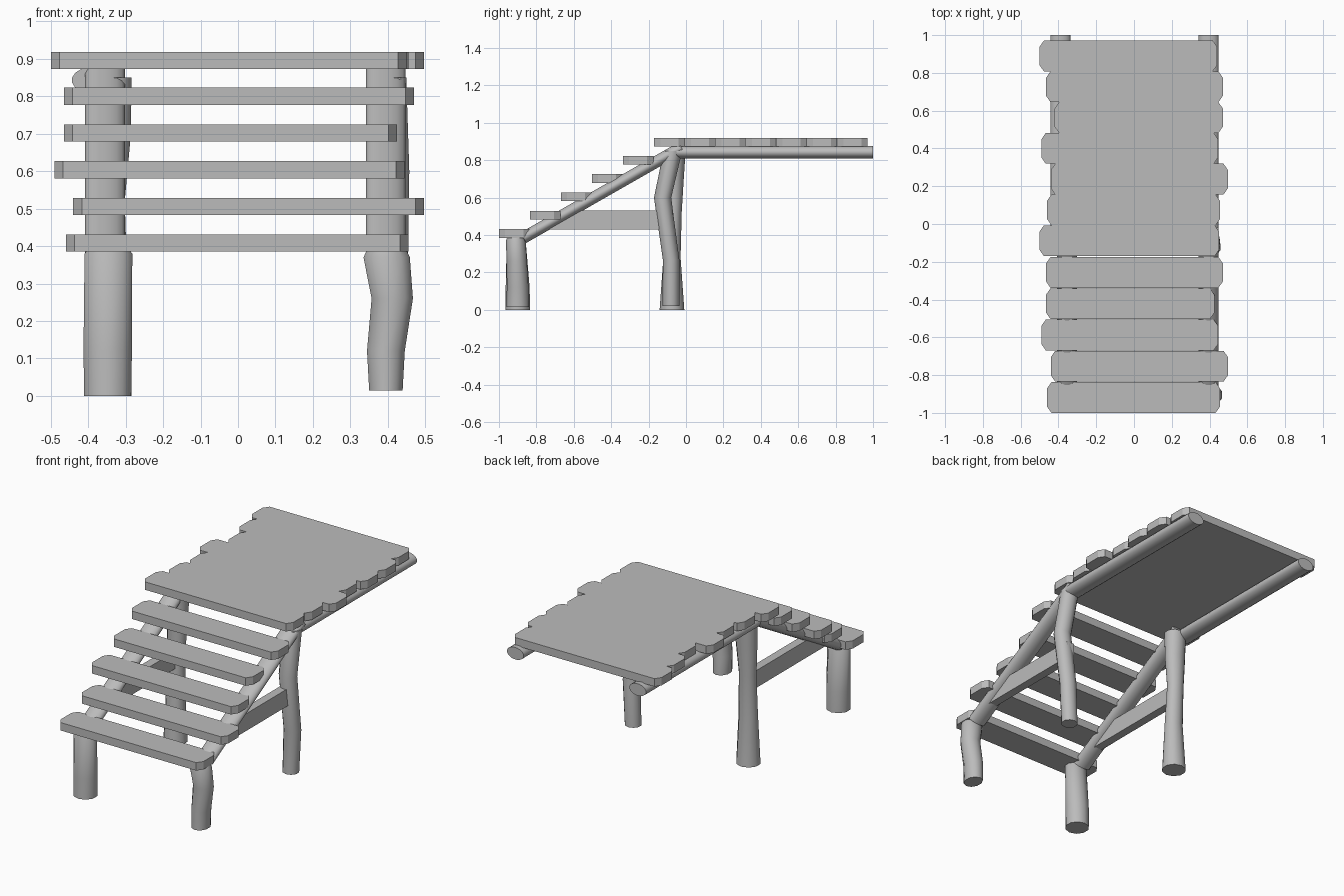
import bpy, bmesh, math
from mathutils import Vector

cube = bpy.data.objects.get("Cube")
if cube:
    bpy.data.objects.remove(cube, do_unlink=True)

wood = bpy.data.materials.new("grey_wood")
wood.use_nodes = True
GREY = (0.5, 0.5, 0.5, 1)
wood.diffuse_color = GREY
wood.node_tree.nodes["Principled BSDF"].inputs["Base Color"].default_value = GREY


def finish(name, bm, smooth=False):
    bmesh.ops.recalc_face_normals(bm, faces=bm.faces)
    mesh = bpy.data.meshes.new(name)
    bm.to_mesh(mesh)
    bm.free()
    mesh.materials.append(wood)
    ob = bpy.data.objects.new(name, mesh)
    bpy.context.collection.objects.link(ob)
    if smooth:
        bpy.ops.object.select_all(action="DESELECT")
        ob.select_set(True)
        bpy.context.view_layer.objects.active = ob
        bpy.ops.object.shade_smooth_by_angle(angle=math.radians(50))
    return ob


def prism(name, outline, offset):
    """Flat outline pushed along an offset."""
    bm = bmesh.new()
    face = bm.faces.new([bm.verts.new(p) for p in outline])
    new = bmesh.ops.extrude_face_region(bm, geom=[face])["geom"]
    bmesh.ops.translate(bm, vec=offset, verts=[v for v in new if isinstance(v, bmesh.types.BMVert)])
    return finish(name, bm)


def log(name, rings, axis, sides=10):
    """Round log through rings of (centre, x radius, other radius)."""
    u = Vector((1, 0, 0))
    v = Vector(axis).normalized().cross(u)
    bm = bmesh.new()
    loops = []
    for centre, ru, rv in rings:
        angles = [math.tau * (i + 0.5) / sides for i in range(sides)]
        loops.append([bm.verts.new(Vector(centre) + u * ru * math.cos(a) + v * rv * math.sin(a))
                      for a in angles])
    for a, b in zip(loops, loops[1:]):
        for i in range(sides):
            j = (i + 1) % sides
            bm.faces.new((a[i], a[j], b[j], b[i]))
    bm.faces.new(loops[0])
    bm.faces.new(loops[-1])
    return finish(name, bm, True)


def plank(name, x0, x1, y0, top):
    """Board with clipped corners."""
    y1, cx, cy = y0 + 0.163, 0.023, 0.033
    z = top - 0.046
    outline = [(x0 + cx, y0, z), (x1 - cx, y0, z), (x1, y0 + cy, z), (x1, y1 - cy, z),
               (x1 - cx, y1, z), (x0 + cx, y1, z), (x0, y1 - cy, z), (x0, y0 + cy, z)]
    prism(name, outline, (0, 0, 0.046))


# Deck boards, front to back
deck = [(-0.5, 0.45), (-0.46, 0.455), (-0.44, 0.497), (-0.49, 0.445),
        (-0.42, 0.47), (-0.465, 0.47), (-0.5, 0.44)]
for i, (x0, x1) in enumerate(deck):
    plank(f"deck_board_{i + 1}", x0, x1, -0.17 + 0.163 * i, 0.919)

# Steps, bottom to top
steps = [(-0.46, 0.455), (-0.44, 0.497), (-0.49, 0.445), (-0.465, 0.425), (-0.465, 0.47)]
for i, (x0, x1) in enumerate(steps):
    plank(f"step_{i + 1}", x0, x1, -1 + 0.1655 * i, 0.431 + 0.098 * i)

# Beams, stringers and braces on each side
for side, beam_x, string_x, brace_x in (("right", -0.39, -0.355, -0.355), ("left", 0.395, 0.395, 0.395)):
    log(f"deck_beam_{side}", [((beam_x, -0.05, 0.843), 0.054, 0.035),
                              ((beam_x, 1, 0.843), 0.054, 0.035)], (0, 1, 0), 16)
    start, end = Vector((string_x, -0.87, 0.385)), Vector((string_x, -0.025, 0.868))
    log(f"stringer_{side}", [(start, 0.054, 0.032), (end, 0.054, 0.032)], end - start, 16)
    x = brace_x - 0.025
    prism(f"brace_{side}", [(x, -0.75, 0.43), (x, -0.07, 0.43), (x, -0.07, 0.53), (x, -0.6, 0.53)],
          (0.05, 0, 0))

# Legs, bottom to top
UP = (0, 0, 1)
log("front_leg_right", [((-0.348, -0.9, 0), 0.066, 0.066), ((-0.348, -0.9, 0.12), 0.068, 0.064),
                        ((-0.346, -0.908, 0.38), 0.067, 0.05), ((-0.346, -0.908, 0.4), 0.05, 0.04)], UP)
log("front_leg_left", [((0.395, -0.9, 0.015), 0.047, 0.06), ((0.395, -0.9, 0.12), 0.053, 0.058),
                       ((0.412, -0.905, 0.26), 0.058, 0.054), ((0.397, -0.91, 0.37), 0.065, 0.053),
                       ((0.397, -0.91, 0.4), 0.05, 0.04)], UP)
log("back_leg_right", [((-0.348, -0.075, 0), 0.067, 0.066), ((-0.347, -0.075, 0.28), 0.055, 0.046),
                       ((-0.35, -0.065, 0.52), 0.05, 0.042), ((-0.345, -0.062, 0.7), 0.062, 0.05),
                       ((-0.345, -0.06, 0.85), 0.064, 0.058)], UP)
log("back_leg_left", [((0.395, -0.08, 0.02), 0.046, 0.045), ((0.405, -0.08, 0.27), 0.05, 0.044),
                      ((0.408, -0.125, 0.6), 0.052, 0.046), ((0.4, -0.07, 0.85), 0.052, 0.05)], UP)
